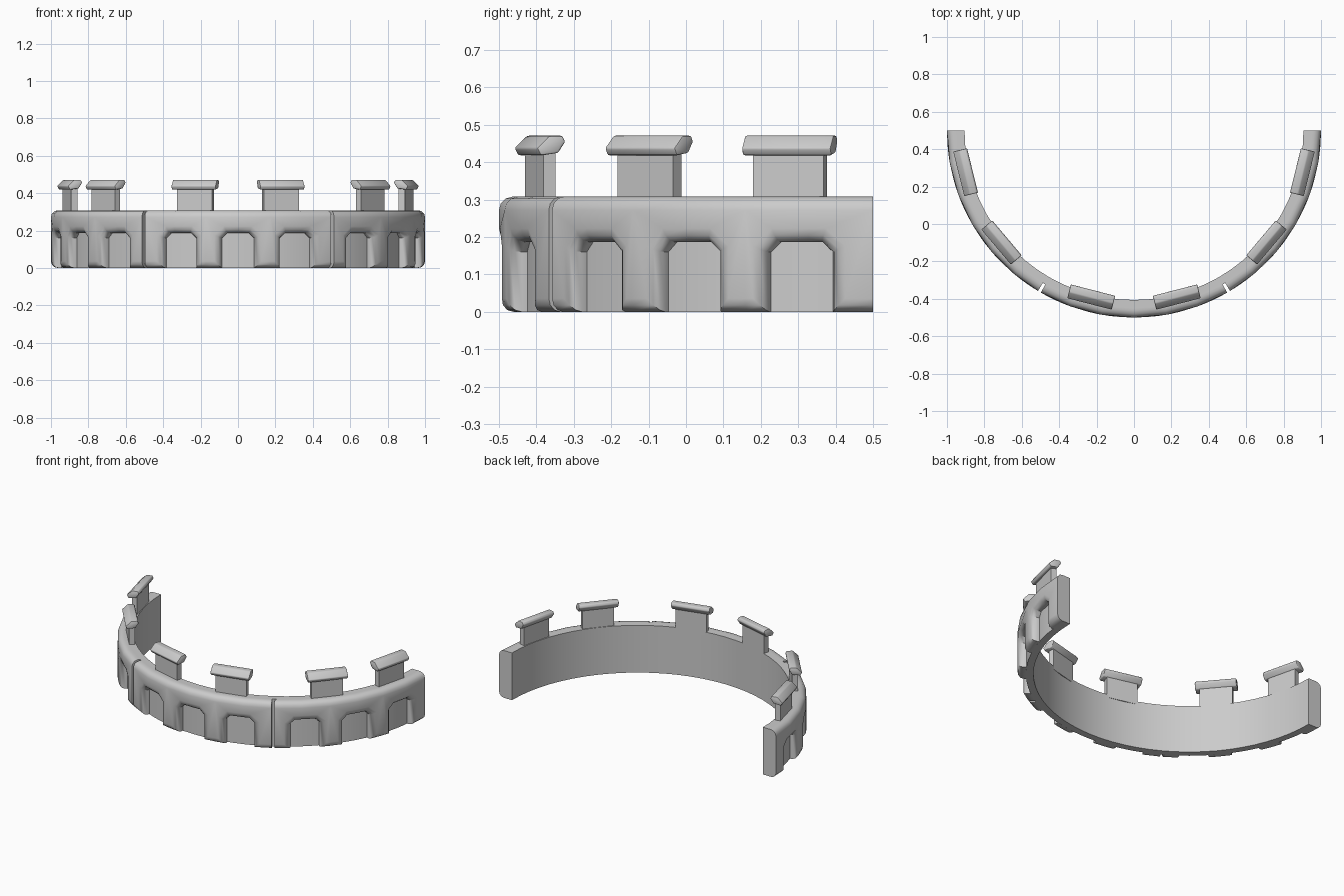
import bpy, bmesh
from math import radians, sin, cos
from mathutils import Vector

if "Cube" in bpy.data.objects:
    bpy.data.objects.remove(bpy.data.objects["Cube"])

CY = 0.5          # arc centre lies at (0, CY); wall sweeps the front half circle
R_IN, R_MID, R_OUT, H = 0.906, 0.95, 1.0, 0.308


def polar(a, r, z):
    return Vector((r * cos(a), CY - r * sin(a), z))


def finish(bm, name, angle=40):
    bmesh.ops.recalc_face_normals(bm, faces=bm.faces)
    me = bpy.data.meshes.new(name)
    bm.to_mesh(me)
    bm.free()
    me.shade_smooth()
    me.set_sharp_from_angle(angle=radians(angle))
    ob = bpy.data.objects.new(name, me)
    bpy.context.collection.objects.link(ob)
    return ob


# Inner wall: a rectangle swept through 180 degrees
def inner_wall():
    bm = bmesh.new()
    prof = [(R_IN, 0), (R_MID, 0), (R_MID, H), (R_IN, H)]
    n = 36
    rings = [[bm.verts.new(polar(radians(180) * i / n, r, z)) for r, z in prof]
             for i in range(n + 1)]
    for a, b in zip(rings, rings[1:]):
        for k in range(4):
            bm.faces.new((a[k], a[(k + 1) % 4], b[(k + 1) % 4], b[k]))
    bm.faces.new(rings[0])
    bm.faces.new(rings[-1])
    finish(bm, "inner_wall", 30)


# Outer arcade section: flat outline with three arches, bevelled, then bent round
def arcade(name, start, gap0, gap1):
    s0, s1 = radians(gap0), radians(60 - gap1)
    pts = [(s0, H), (s0, 0)]
    hw, ch = 0.09, 0.03
    for c in (11.5, 30, 48.5):
        c = radians(c)
        pts += [(c - hw, 0), (c - hw, 0.16), (c - hw + ch, 0.187),
                (c + hw - ch, 0.187), (c + hw, 0.16), (c + hw, 0)]
    pts += [(s1, 0), (s1, H)]
    bm = bmesh.new()
    face = bm.faces.new([bm.verts.new((s, 0, z)) for s, z in pts])
    ext = bmesh.ops.extrude_face_region(bm, geom=[face], use_keep_orig=True)
    top = [v for v in ext["geom"] if isinstance(v, bmesh.types.BMVert)]
    for v in top:
        v.co.y = R_OUT - R_MID
    bmesh.ops.recalc_face_normals(bm, faces=bm.faces)

    def at_end(e):
        return any(all(abs(v.co.x - s) < 1e-5 for v in e.verts) for s in (s0, s1))
    tops = set(top)
    edges = [e for e in bm.edges if all(v in tops for v in e.verts) and not at_end(e)]
    bmesh.ops.bevel(bm, geom=edges, offset=0.036, segments=3, profile=0.5,
                    affect='EDGES', clamp_overlap=True)
    for d in range(10, 60, 10):
        bmesh.ops.bisect_plane(bm, geom=bm.verts[:] + bm.edges[:] + bm.faces[:],
                               plane_co=(radians(d), 0, 0), plane_no=(1, 0, 0))
    for v in bm.verts:
        v.co = polar(radians(start) + v.co.x, R_MID + v.co.y, v.co.z)
    finish(bm, name)


# Straight prism: radial profile extruded along the tangent
def prism(name, angle, r, prof, length, bevel=0.0):
    a = radians(angle)
    tangent = Vector((sin(a), cos(a), 0)) * length / 2
    bm = bmesh.new()
    ends = [[bm.verts.new(polar(a, r + x, z) + tangent * s) for x, z in prof]
            for s in (-1, 1)]
    n = len(prof)
    for k in range(n):
        j = (k + 1) % n
        bm.faces.new((ends[0][k], ends[0][j], ends[1][j], ends[1][k]))
    bm.faces.new(ends[0])
    bm.faces.new(ends[1])
    if bevel:
        bmesh.ops.recalc_face_normals(bm, faces=bm.faces)
        bmesh.ops.bevel(bm, geom=bm.edges[:], offset=bevel, segments=2,
                        profile=0.5, affect='EDGES', clamp_overlap=True)
    finish(bm, name)


inner_wall()
arcade("arcade_right", 0, 0, 0.9)
arcade("arcade_front", 60, 0.1, 0.1)
arcade("arcade_left", 120, 0.9, 0)

# Battlement posts with sloping caps, mirrored left and right
post = [(-0.017, 0.29), (0.017, 0.29), (0.017, 0.445), (-0.017, 0.445)]
cap = [(0.03, 0.418), (0.041, 0.438), (0.006, 0.471), (-0.03, 0.471),
       (-0.038, 0.455), (-0.018, 0.425)]
for i, (ang, r) in enumerate([(13.9, 0.926), (40.2, 0.926), (75.6, 0.918)]):
    for side, a in (("right", ang), ("left", 180 - ang)):
        prism(f"battlement_post_{side}_{i}", a, r, post, 0.195)
        prism(f"battlement_cap_{side}_{i}", a, r, cap, 0.245, 0.005)
